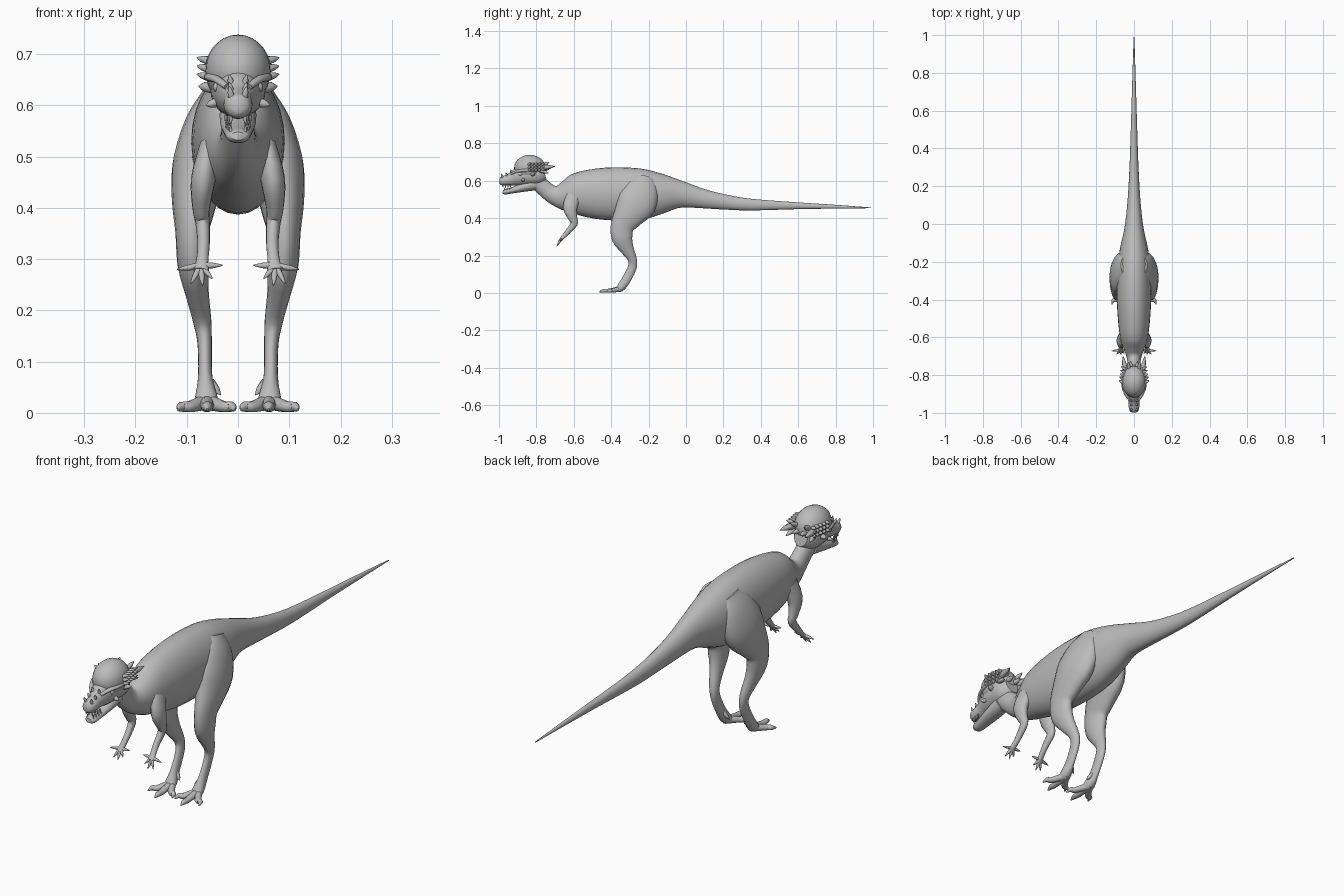
import bpy, bmesh, math
from mathutils import Vector, Matrix

cube = bpy.data.objects.get("Cube")
if cube:
    bpy.data.objects.remove(cube, do_unlink=True)

GREY = (0.5, 0.5, 0.5, 1)
skin = bpy.data.materials.new("grey skin")
skin.use_nodes = True
skin.diffuse_color = GREY
skin.node_tree.nodes["Principled BSDF"].inputs["Base Color"].default_value = GREY


def smooth_path(rows, steps):
    """Catmull-Rom resampling of rows of x, y, z, half width, half depth."""
    pts = [Vector(r) for r in rows]
    pts = [2 * pts[0] - pts[1]] + pts + [2 * pts[-1] - pts[-2]]
    out = []
    for a, b, c, d in zip(pts, pts[1:], pts[2:], pts[3:]):
        for i in range(steps):
            t = i / steps
            out.append(b + 0.5 * t * ((c - a) + t * ((2 * a - 5 * b + 4 * c - d)
                                                   + t * (3 * (b - c) + d - a))))
    return out + [pts[-2]]


def add_tube(bm, rows, sides=16, steps=3):
    """Skin elliptical rings that stand square to a curved path."""
    path = smooth_path(rows, steps)
    spots = [Vector(p[:3]) for p in path]
    whole = (spots[-1] - spots[0]).normalized()
    side = Vector((0, 0, 1)) if abs(whole.x) > 0.85 else Vector((1, 0, 0))
    rings = []
    for i, (spot, p) in enumerate(zip(spots, path)):
        tangent = (spots[min(i + 1, len(spots) - 1)] - spots[max(i - 1, 0)]).normalized()
        u = (side - tangent * side.dot(tangent)).normalized()
        v = tangent.cross(u)
        ring = []
        for k in range(sides):
            a = math.tau * k / sides
            ring.append(bm.verts.new(spot + u * math.cos(a) * max(p[3], 0.0008)
                                     + v * math.sin(a) * max(p[4], 0.0008)))
        rings.append(ring)
    for low, high in zip(rings, rings[1:]):
        for k in range(sides):
            n = (k + 1) % sides
            bm.faces.new((low[k], low[n], high[n], high[k]))
    bm.faces.new(rings[0][::-1])
    bm.faces.new(rings[-1])


def add_spike(bm, base, tip, radius):
    """Short tapering spike, also used for digits and teeth."""
    base, tip = Vector(base), Vector(tip)
    mid = base.lerp(tip, 0.6)
    add_tube(bm, [(*base, radius, radius), (*mid, radius * 0.75, radius * 0.75),
                  (*tip, 0.001, 0.001)], sides=8, steps=2)


def add_ball(bm, centre, size):
    matrix = Matrix.Translation(centre) @ Matrix.Diagonal((*size, 1))
    bmesh.ops.create_uvsphere(bm, u_segments=24, v_segments=14, radius=1, matrix=matrix)


def finish(name, bm, paired=False):
    bmesh.ops.recalc_face_normals(bm, faces=bm.faces)
    mesh = bpy.data.meshes.new(name)
    bm.to_mesh(mesh)
    bm.free()
    mesh.materials.append(skin)
    obj = bpy.data.objects.new(name, mesh)
    bpy.context.collection.objects.link(obj)
    if paired:
        obj.modifiers.new("mirror", "MIRROR").use_mirror_merge = False
    bpy.ops.object.select_all(action="DESELECT")
    obj.select_set(True)
    bpy.context.view_layer.objects.active = obj
    bpy.ops.object.shade_smooth_by_angle(angle=math.radians(50))


def central(rows):
    return [(0, *row) for row in rows]


# Neck, trunk and tail in one skin
bm = bmesh.new()
add_tube(bm, central([
    (-.83, .62, .036, .04), (-.77, .57, .032, .043), (-.71, .525, .038, .05),
    (-.64, .52, .062, .088), (-.57, .53, .078, .117), (-.43, .53, .09, .14),
    (-.25, .528, .09, .138), (-.13, .53, .074, .108), (-.03, .527, .052, .073),
    (.08, .506, .038, .053), (.2, .487, .029, .041), (.35, .472, .022, .031),
    (.6, .466, .014, .018), (.8, .461, .008, .01), (.99, .455, .002, .002)]), sides=28)
finish("body_and_tail", bm)

# Skull with domed crown
bm = bmesh.new()
add_tube(bm, central([
    (-.755, .64, .03, .035), (-.79, .632, .052, .055), (-.85, .63, .052, .055),
    (-.9, .62, .041, .048), (-.935, .608, .029, .034), (-.97, .6, .028, .027),
    (-.99, .598, .022, .022), (-.998, .598, .01, .012)]), sides=24)
finish("skull", bm)
bm = bmesh.new()
add_ball(bm, (0, -.835, .668), (.064, .084, .07))
finish("dome", bm)

# Open lower jaw
bm = bmesh.new()
add_tube(bm, central([
    (-.81, .582, .036, .034), (-.88, .562, .034, .023), (-.935, .547, .027, .016),
    (-.968, .54, .023, .014), (-.98, .54, .014, .008)]))
finish("lower_jaw", bm)

# Teeth along both jaws
bm = bmesh.new()
for i in range(4):
    y = -.978 + i * .013
    x = .014 + i * .003
    add_spike(bm, (x, y, .58), (x, y, .563), .004)
    add_spike(bm, (x, y + .008, .547), (x, y + .008, .563), .003)
finish("teeth", bm, paired=True)

# Eyes under heavy brows
bm = bmesh.new()
add_ball(bm, (.042, -.885, .635), (.007, .011, .009))
finish("eyes", bm, paired=True)
bm = bmesh.new()
add_tube(bm, [(.022, -.935, .636, .006, .006), (.04, -.905, .65, .009, .007),
              (.056, -.86, .655, .01, .008), (.06, -.81, .655, .005, .005)], sides=10)
finish("brows", bm, paired=True)

# Spikes on the snout, cheeks and rear of the skull
bm = bmesh.new()
for y, z in ((-.98, .612), (-.955, .62), (-.93, .635)):
    add_spike(bm, (.012, y, z), (.017, y - .008, z + .025), .007)
for i in range(3):
    for j in range(5):
        z = .655 + .016 * i
        y = -.84 + .018 * j
        x = .058 - .003 * j
        add_spike(bm, (x, y, z), (x + .022, y + .012, z + .006), .008)
add_spike(bm, (.045, -.87, .605), (.062, -.875, .6), .009)
add_spike(bm, (.05, -.82, .635), (.077, -.81, .637), .012)
add_spike(bm, (.045, -.78, .67), (.058, -.7, .676), .014)
add_spike(bm, (.045, -.78, .655), (.055, -.735, .64), .011)
add_spike(bm, (.025, -.77, .68), (.032, -.73, .7), .011)
add_spike(bm, (.015, -.765, .66), (.018, -.725, .665), .011)
finish("head_spikes", bm, paired=True)

# Hind legs, from hip to ankle to sole
bm = bmesh.new()
add_tube(bm, [
    (.045, -.22, .62, .025, .05), (.062, -.235, .56, .042, .09),
    (.078, -.265, .48, .05, .105), (.086, -.31, .41, .043, .08),
    (.09, -.342, .35, .032, .062), (.088, -.34, .29, .03, .055),
    (.08, -.315, .235, .023, .037), (.07, -.287, .18, .018, .024),
    (.065, -.288, .135, .014, .024), (.064, -.32, .07, .014, .024),
    (.062, -.348, .03, .022, .022), (.061, -.372, .013, .024, .011)], sides=20)
finish("hind_legs", bm, paired=True)

# Clawed toes with a raised inner spur
bm = bmesh.new()
for x, y in ((.006, -.425), (.06, -.462), (.117, -.425)):
    mid = .061 + (x - .061) * .6
    add_tube(bm, [(.061, -.345, .022, .014, .016), (mid, (y - .37) / 2, .012, .013, .011),
                  (x + (mid - x) * .3, y + .02, .012, .01, .01), (x, y, .006, .002, .003)],
             sides=10)
add_spike(bm, (.055, -.325, .06), (.034, -.335, .035), .01)
finish("toes", bm, paired=True)

# Arms, bent back at the elbow
bm = bmesh.new()
add_tube(bm, [
    (.055, -.6, .52, .02, .04), (.068, -.62, .455, .024, .038),
    (.072, -.605, .4, .017, .024), (.069, -.598, .37, .014, .019),
    (.067, -.63, .33, .012, .014), (.07, -.66, .295, .012, .01),
    (.073, -.675, .278, .017, .007)])
finish("arms", bm, paired=True)

# Spread fingers
bm = bmesh.new()
for x, y, z in ((.03, -.668, .288), (.069, -.692, .248), (.092, -.69, .252),
                (.119, -.672, .28), (.05, -.685, .262)):
    add_spike(bm, (.073, -.668, .287), (x, y, z), .007)
finish("fingers", bm, paired=True)
